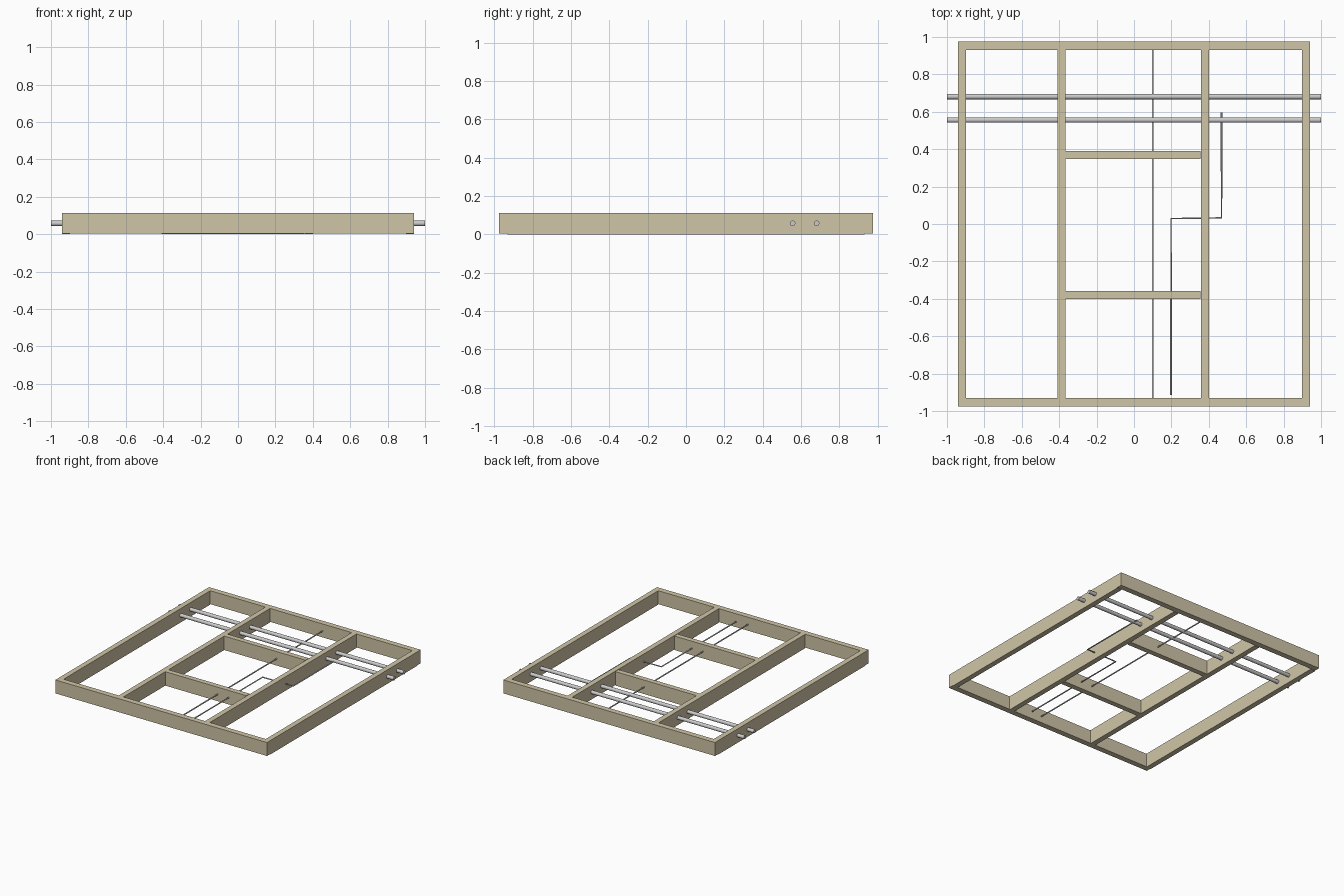
import bpy
from math import pi

if "Cube" in bpy.data.objects:
    bpy.data.objects.remove(bpy.data.objects["Cube"])

wood = bpy.data.materials.new("wood")
wood.diffuse_color = (0.63, 0.56, 0.39, 1)
wood.use_nodes = True
wood.node_tree.nodes["Principled BSDF"].inputs["Base Color"].default_value = wood.diffuse_color
H = 0.112


def board(name, x0, x1, y0, y1, z0=0.0):
    bpy.ops.mesh.primitive_cube_add(size=1, location=((x0 + x1) / 2, (y0 + y1) / 2, (z0 + H) / 2))
    ob = bpy.context.object
    ob.name = name
    ob.scale = (x1 - x0, y1 - y0, H - z0)
    bpy.ops.object.transform_apply(location=False, rotation=False, scale=True)
    ob.data.materials.append(wood)


def wire(name, points, radius=0.005):
    cu = bpy.data.curves.new(name, 'CURVE')
    cu.dimensions = '3D'
    cu.bevel_depth = radius
    cu.bevel_resolution = 2
    cu.use_fill_caps = True
    sp = cu.splines.new('POLY')
    sp.points.add(len(points) - 1)
    for p, (x, y) in zip(sp.points, points):
        p.co = (x, y, 0.055, 1)
    bpy.context.collection.objects.link(bpy.data.objects.new(name, cu))


# outer frame: end plates run full width, studs butt between them
board("front_plate", -0.94, 0.94, -0.975, -0.93, 0.004)
board("back_plate", -0.94, 0.94, 0.93, 0.975, 0.004)
for name, x in (("left_stud", -0.94), ("inner_left_stud", -0.408),
                ("inner_right_stud", 0.359), ("right_stud", 0.898)):
    board(name, x, x + 0.042, -0.93, 0.93)

# cross blocks between the inner studs
board("upper_block", -0.366, 0.355, 0.348, 0.39)
board("lower_block", -0.366, 0.355, -0.4, -0.358)

# pipes through all the studs
for name, y in (("back_pipe", 0.681), ("front_pipe", 0.556)):
    bpy.ops.mesh.primitive_cylinder_add(vertices=20, radius=0.0145, depth=2,
                                        location=(0, y, 0.058), rotation=(0, pi / 2, 0))
    bpy.context.object.name = name
    bpy.ops.object.shade_smooth_by_angle()

# thin cables
wire("straight_cable", [(0.1, -0.93), (0.1, 0.93)])
wire("bent_cable", [(0.198, -0.915), (0.198, 0.029), (0.468, 0.033), (0.468, 0.595)])
